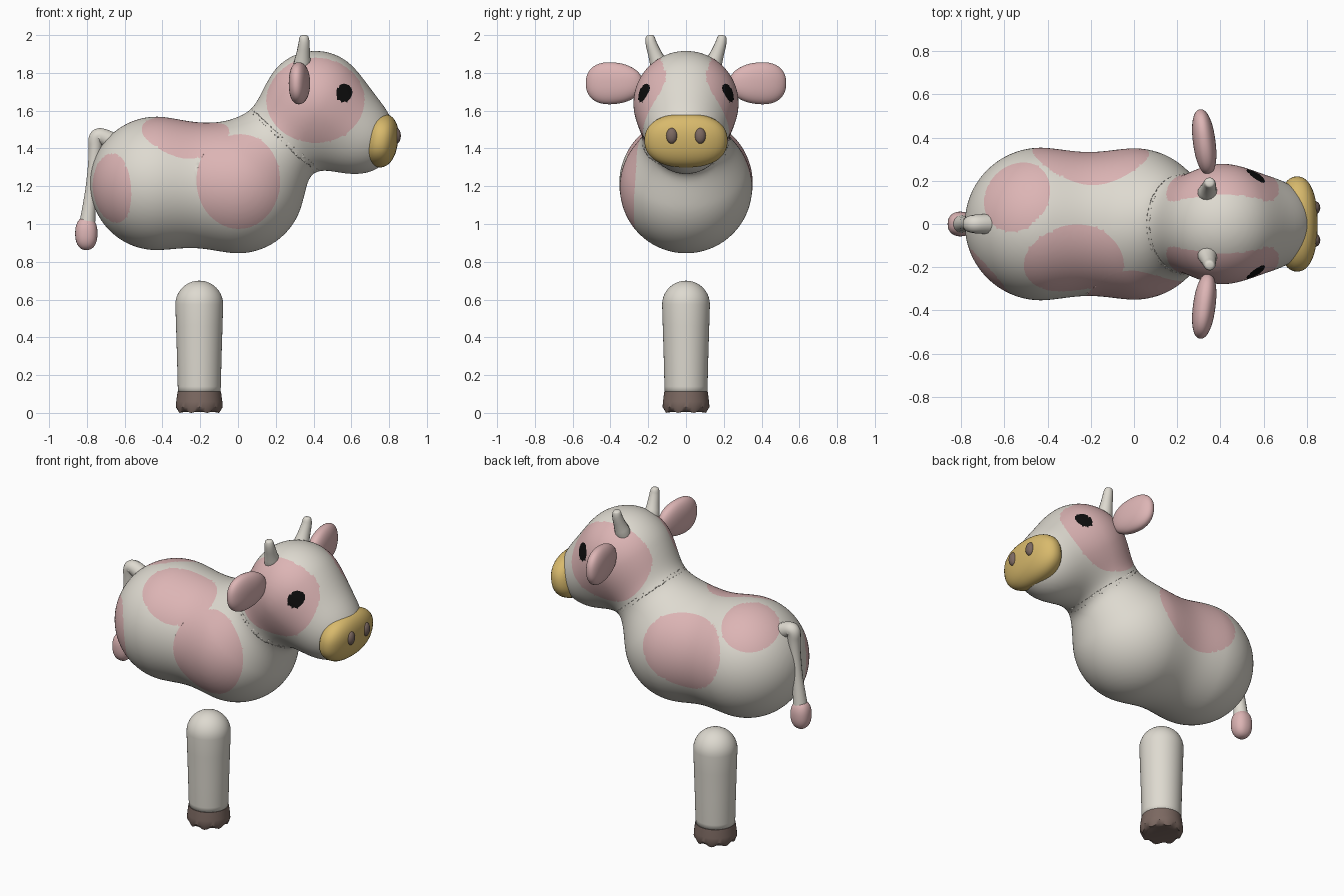
import bpy, bmesh, math
from mathutils import Vector, Matrix, Euler

if "Cube" in bpy.data.objects:
    bpy.data.objects.remove(bpy.data.objects["Cube"])


def material(name, r, g, b):
    m = bpy.data.materials.new(name)
    m.diffuse_color = (r, g, b, 1)
    m.use_nodes = True
    m.node_tree.nodes["Principled BSDF"].inputs["Base Color"].default_value = m.diffuse_color
    return m


WHITE = material("cream white", 0.73, 0.70, 0.63)
PINK = material("soft pink", 0.72, 0.46, 0.46)
YELLOW = material("muzzle yellow", 0.69, 0.49, 0.15)
BROWN = material("hoof brown", 0.20, 0.14, 0.12)
BLACK = material("eye black", 0.004, 0.004, 0.004)


def add_object(name, mesh, *mats):
    for m in mats:
        mesh.materials.append(m)
    for p in mesh.polygons:
        p.use_smooth = True
    ob = bpy.data.objects.new(name, mesh)
    bpy.context.collection.objects.link(ob)
    return ob


def bm_to_object(name, bm, *mats):
    bmesh.ops.recalc_face_normals(bm, faces=bm.faces)
    me = bpy.data.meshes.new(name)
    bm.to_mesh(me)
    bm.free()
    return add_object(name, me, *mats)


def evaluated_mesh(ob):
    dg = bpy.context.evaluated_depsgraph_get()
    return bpy.data.meshes.new_from_object(ob.evaluated_get(dg))


def ellipsoid(name, centre, radii, mat, rot=(0, 0, 0), power=2.0, taper=0.0):
    bm = bmesh.new()
    bmesh.ops.create_uvsphere(bm, u_segments=40, v_segments=24, radius=1)
    turn = Euler(rot).to_matrix()
    for v in bm.verts:
        p = v.co / sum(abs(c) ** power for c in v.co) ** (1 / power)
        p.z *= 1 + taper * p.y
        v.co = turn @ Vector((p.x * radii[0], p.y * radii[1], p.z * radii[2])) + Vector(centre)
    return bm_to_object(name, bm, mat)


def tube(name, points, mat):
    """Tapered round tube through points of (x, y, z, radius)."""
    cu = bpy.data.curves.new(name, 'CURVE')
    cu.dimensions = '3D'
    cu.bevel_depth = 1.0
    cu.bevel_resolution = 5
    sp = cu.splines.new('NURBS')
    sp.points.add(len(points) - 1)
    for q, (x, y, z, r) in zip(sp.points, points):
        q.co = (x, y, z, 1)
        q.radius = r
    sp.order_u = 3
    sp.use_endpoint_u = True
    sp.resolution_u = 8
    tmp = bpy.data.objects.new(name + "_path", cu)
    bpy.context.collection.objects.link(tmp)
    me = evaluated_mesh(tmp)
    bpy.data.objects.remove(tmp)
    me.materials.clear()
    return add_object(name, me, mat)


# --- Body and head: blended balls -------------------------------------------
VOXEL = 0.016
# centre, radius, blend width with the balls before it
BALLS = [(Vector((-0.43, 0, 1.215)), 0.353, 0),
         (Vector((0.0, 0, 1.195)), 0.35, 0.18),
         (Vector((0.41, 0, 1.638)), 0.278, 0.27),
         (Vector((0.64, 0, 1.46)), 0.192, 0.18)]


def field(p):
    d = None
    for c, r, k in BALLS:
        e = (p - c).length - r
        if d is None:
            d = e
        else:
            h = max(k - abs(d - e), 0)
            d = min(d, e) - (h * h / (4 * k))
    return d


def step_to_zero(f, p, limit=None):
    """Newton step of p towards the surface f = 0."""
    e = 1e-4
    d = f(p)
    g = Vector([(f(p + Vector([e * (i == j) for j in range(3)])) - d) / e for i in range(3)])
    g2 = g.length_squared
    if g2 < 1e-9 or (limit and abs(d) / math.sqrt(g2) > limit):
        return p
    return p - g * (d / g2)


bm = bmesh.new()
for c, r, k in BALLS:
    bmesh.ops.create_icosphere(bm, subdivisions=4, radius=r, matrix=Matrix.Translation(c))
rough = bm_to_object("rough_body", bm)
mod = rough.modifiers.new("remesh", 'REMESH')
mod.mode = 'VOXEL'
mod.voxel_size = VOXEL
mesh = evaluated_mesh(rough)
bpy.data.objects.remove(rough)

bm = bmesh.new()
bm.from_mesh(mesh)
for _ in range(3):
    for v in bm.verts:
        v.co = step_to_zero(field, v.co)
    bmesh.ops.smooth_vert(bm, verts=bm.verts, factor=0.5,
                          use_axis_x=True, use_axis_y=True, use_axis_z=True)

# Coloured patches: material slot, centre, radii (radius 9 = projected from the side)
PATCHES = [(1, (0.005, -0.35, 1.232), (0.225, 0.33, 0.265)),
           (1, (-0.28, -0.17, 1.47), (0.235, 0.185, 0.185)),
           (1, (-0.69, -0.23, 1.185), (0.156, 0.156, 0.195)),
           (1, (-0.20, 0.33, 1.31), (0.27, 0.23, 0.23)),
           (1, (-0.55, 0.14, 1.50), (0.165, 0.18, 0.17))]
for s in (-1, 1):
    PATCHES.append((1, (0.41, s * 9.12, 1.655), (0.26, 9, 0.225)))
    PATCHES.append((2, (0.562, s * 9.12, 1.695), (0.042, 9, 0.048)))


def patch_field(p, patch):
    _, c, r = patch
    if r[1] == 9:                       # side-projected oval, only on its own side
        if p.y * c[1] < 0 or abs(p.y) < 0.11:
            return 5.0
        return math.hypot((p.x - c[0]) / r[0], (p.z - c[2]) / r[2]) - 1
    return math.sqrt(sum(((p[i] - c[i]) / r[i]) ** 2 for i in range(3))) - 1


# snap vertices to the patch outlines for clean colour edges
for v in bm.verts:
    for patch in PATCHES:
        if abs(patch_field(v.co, patch)) < 0.3:
            v.co = step_to_zero(lambda p: patch_field(p, patch), v.co, VOXEL * 0.5)
    v.co = step_to_zero(field, v.co)
for f in bm.faces:
    c = f.calc_center_median()
    f.material_index = max([pt[0] for pt in PATCHES if patch_field(c, pt) < 0], default=0)
bm_to_object("body_and_head", bm, WHITE, PINK, BLACK)

# --- Muzzle, nostrils, ears, horns ------------------------------------------
ellipsoid("muzzle", (0.755, 0, 1.442), (0.092, 0.22, 0.143), YELLOW, rot=(0, 0.14, 0), power=2.3)
for s, side in ((-1, "right"), (1, "left")):
    ellipsoid(side + "_nostril", (0.838, s * 0.075, 1.467), (0.024, 0.03, 0.042), BROWN)
    ellipsoid(side + "_ear", (0.325, s * 0.38, 1.745), (0.052, 0.152, 0.11), PINK,
              rot=(0, 0, s * 0.13), power=2.25, taper=s * 0.12)
    tube(side + "_horn", [(0.335, s * 0.13, 1.80, 0.045), (0.34, s * 0.145, 1.85, 0.047),
                          (0.345, s * 0.165, 1.90, 0.036), (0.35, s * 0.185, 1.955, 0.03),
                          (0.35, s * 0.19, 1.985, 0.026), (0.35, s * 0.192, 2.0, 0.018),
                          (0.35, s * 0.192, 2.0, 0.0)], WHITE)

# --- Tail and tuft ----------------------------------------------------------
tube("tail", [(-0.64, 0, 1.42, 0.05), (-0.70, 0, 1.46, 0.045), (-0.755, 0, 1.47, 0.042),
              (-0.755, 0, 1.38, 0.034), (-0.775, 0, 1.20, 0.03), (-0.79, 0, 1.08, 0.036),
              (-0.80, 0, 0.98, 0.045)], WHITE)
ellipsoid("tail_tuft", (-0.803, 0, 0.95), (0.059, 0.057, 0.088), PINK, power=2.3)


# --- Leg and hoof: turned profiles ------------------------------------------
def lathe(name, profile, mat, x, n=48, ripple=0.0):
    bm = bmesh.new()
    rings = []
    for i, (r, z) in enumerate(profile):
        ring = []
        for j in range(n):
            a = 2 * math.pi * j / n
            dz = ripple * (1 + math.cos(8 * a)) / 2 if i == 1 else 0
            ring.append(bm.verts.new((x + r * math.cos(a), r * math.sin(a), z + dz)))
        rings.append(ring)
    for a, b in zip(rings, rings[1:]):
        for j in range(n):
            bm.faces.new((a[j], a[(j + 1) % n], b[(j + 1) % n], b[j]))
    bm.faces.new(rings[0][::-1])
    bm.faces.new(rings[-1])
    return bm_to_object(name, bm, mat)


LEG_X = -0.205
dome = [(0.126 * math.cos(t * math.pi / 20) + 0.0005, 0.574 + 0.126 * math.sin(t * math.pi / 20))
        for t in range(11)]
lathe("leg", [(0.112, 0.10), (0.114, 0.14), (0.118, 0.30), (0.123, 0.46)] + dome, WHITE, LEG_X)
hoof = lathe("hoof", [(0.095, 0.004), (0.112, 0.0), (0.124, 0.03), (0.122, 0.06), (0.115, 0.112),
                      (0.105, 0.112)], BROWN, LEG_X, ripple=0.016)
for ob in (hoof,):
    bpy.context.view_layer.objects.active = ob
    ob.select_set(True)
    bpy.ops.object.shade_smooth_by_angle(angle=math.radians(40))
